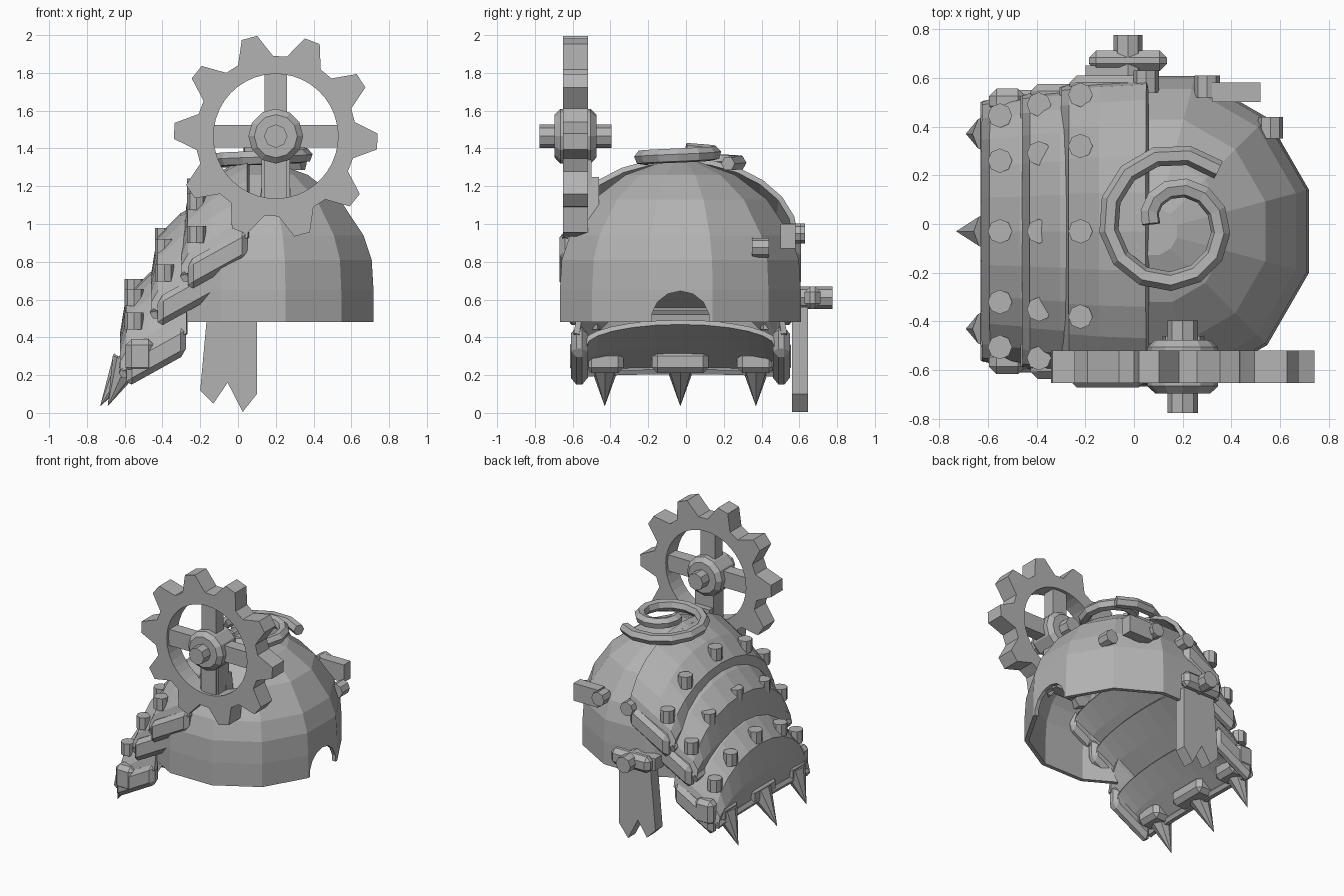
import bpy, bmesh
from math import sin, cos, pi, radians, sqrt
from mathutils import Vector, Matrix

if "Cube" in bpy.data.objects:
    bpy.data.objects.remove(bpy.data.objects["Cube"], do_unlink=True)

GREY = (0.45, 0.45, 0.45, 1)
metal = bpy.data.materials.new("plain_grey")
metal.use_nodes = True
metal.diffuse_color = GREY
metal.node_tree.nodes["Principled BSDF"].inputs["Base Color"].default_value = GREY
MID = -0.03  # centre line of the shell in y


def finish(name, bm, fix=True):
    if fix:
        bmesh.ops.recalc_face_normals(bm, faces=bm.faces)
    me = bpy.data.meshes.new(name)
    bm.to_mesh(me)
    bm.free()
    me.materials.append(metal)
    ob = bpy.data.objects.new(name, me)
    bpy.context.collection.objects.link(ob)
    return ob


def modify(ob, kind, **settings):
    mod = ob.modifiers.new(kind.title(), kind)
    for key, value in settings.items():
        setattr(mod, key, value)
    return ob


def rod(name, a, b, r1, r2=None, sides=8):
    a, b = Vector(a), Vector(b)
    bm = bmesh.new()
    turn = (b - a).to_track_quat('Z', 'Y').to_matrix().to_4x4()
    bmesh.ops.create_cone(bm, cap_ends=True, segments=sides, radius1=r1,
                          radius2=r1 if r2 is None else r2, depth=(b - a).length,
                          matrix=Matrix.Translation((a + b) / 2) @ turn)
    return finish(name, bm)


def box(name, centre, size, bevel=0):
    bm = bmesh.new()
    bmesh.ops.create_cube(bm, size=1, matrix=Matrix.Translation(centre)
                          @ Matrix.Diagonal((*size, 1)))
    ob = finish(name, bm)
    if bevel:
        modify(ob, 'BEVEL', width=bevel, segments=1)
    return ob


def slab(name, outline, y0, y1):
    """Extrude an x-z outline from y0 to y1."""
    bm = bmesh.new()
    face = bm.faces.new([bm.verts.new((x, y0, z)) for x, z in outline])
    new = bmesh.ops.extrude_face_region(bm, geom=[face])["geom"]
    bmesh.ops.translate(bm, vec=(0, y1 - y0, 0),
                        verts=[v for v in new if isinstance(v, bmesh.types.BMVert)])
    return finish(name, bm)


def loft(bm, rows, closed):
    grid = [[bm.verts.new(p) for p in row] for row in rows]
    n = len(rows[0])
    for low, high in zip(grid, grid[1:]):
        for i in range(n if closed else n - 1):
            j = (i + 1) % n
            bm.faces.new((low[i], low[j], high[j], high[i]))
    return grid


def tube(name, points, radius):
    cu = bpy.data.curves.new(name, 'CURVE')
    cu.dimensions = '3D'
    cu.bevel_depth, cu.bevel_resolution, cu.use_fill_caps = radius, 1, True
    sp = cu.splines.new('POLY')
    sp.use_smooth = False
    sp.points.add(len(points) - 1)
    for p, co in zip(sp.points, points):
        p.co = (*co, 1)
    cu.materials.append(metal)
    ob = bpy.data.objects.new(name, cu)
    bpy.context.collection.objects.link(ob)
    return ob


# Dome: stacked rings, cut off where the neck plates begin
bm = bmesh.new()
rings = [(0.66, 0.48), (0.66, 0.65), (0.65, 0.81), (0.605, 0.94),
         (0.475, 1.13), (0.3, 1.26), (0.1, 1.33)]
rows = [[(0.08 + r * cos(radians(15 + 30 * i)), MID + r * sin(radians(15 + 30 * i)), z)
         for i in range(12)] for r, z in rings]
bm.faces.new(loft(bm, rows, True)[-1])
bmesh.ops.recalc_face_normals(bm, faces=bm.faces)
bmesh.ops.bisect_plane(bm, geom=bm.verts[:] + bm.edges[:] + bm.faces[:],
                       plane_co=(0, 0, 1.3), plane_no=(1, 0, -0.375), clear_inner=True)
dome = finish("dome", bm, fix=False)
modify(dome, 'SOLIDIFY', thickness=0.03, offset=-1)

# Arched notch in the dome rim
cutter = rod("notch_cutter", (0.45, MID, 0.49), (0.9, MID, 0.49), 0.155, sides=14)
cutter.hide_render = True
cutter.hide_viewport = True
modify(dome, 'BOOLEAN', object=cutter, operation='DIFFERENCE', solver='EXACT')


# Overlapping neck plates: one folded arch repeated up the neck.
# Each section is x, side height, crown height, half width
def arch(x, side, crown, half, n=12):
    return [(x, MID - half * cos(pi * i / n), side + (crown - side) * sin(pi * i / n))
            for i in range(n + 1)]


folded = [(-0.27, 0.42, 0.83, 0.55), (-0.46, 0.3, 0.73, 0.54), (-0.58, 0.23, 0.61, 0.53),
          (-0.61, 0.22, 0.42, 0.53), (-0.6, 0.21, 0.23, 0.53),
          (-0.45, 0.28, 0.36, 0.52), (-0.3, 0.36, 0.48, 0.51)]
for label, dx, dz, wider in [("lower", 0, 0, 0), ("middle", 0.165, 0.315, 0.025),
                             ("upper", 0.325, 0.51, 0.06)]:
    sections = [(x + dx, a + dz, b + dz, h + wider) for x, a, b, h in folded]
    bm = bmesh.new()
    loft(bm, [arch(*s) for s in sections], False)
    modify(finish(label + "_neck_plate", bm), 'SOLIDIFY', thickness=0.03, offset=0)
    tube(label + "_plate_rim", arch(*sections[4]), 0.03)
    # Rolled ends along both sides
    x0, z0, x1, z1 = -0.59 + dx, 0.215 + dz, -0.275 + dx, 0.39 + dz
    outline = [(x0, z0 - 0.08), (x1, z1 - 0.08), (x1, z1 + 0.08), (x0, z0 + 0.08)]
    for s in (-1, 1):
        y = MID + s * (sections[2][3] + 0.005)
        modify(slab(label + "_plate_end", outline, y - 0.045, y + 0.045),
               'BEVEL', width=0.03, segments=1)

# Rivets standing on the plates
for x, side, crown, half, spots in [(-0.22, 0.74, 1.18, 0.62, (0.35, 0.56)),
                                    (-0.39, 0.57, 0.92, 0.58, (0.32, 0.52)),
                                    (-0.55, 0.27, 0.65, 0.56, (0.29, 0.475))]:
    for dy in [0] + [s * d for d in spots for s in (-1, 1)]:
        z = side + (crown - side) * sqrt(1 - (dy / half) ** 2)
        rod("rivet", (x, MID + dy, z - 0.03), (x, MID + dy, z + 0.06), 0.05)

# Spikes with their clasps, and pads at the plate corners
for dy, tip, wide in [(-0.4, -0.69, 0.2), (0, -0.73, 0.3), (0.4, -0.69, 0.2)]:
    y = MID + dy
    rod("spike", (-0.585, y, 0.27), (tip, y, 0.035), 0.085, 0)
    box("spike_clasp", (-0.55, y, 0.27), (0.16, wide, 0.12), bevel=0.03)
for s in (-1, 1):
    box("corner_pad", (-0.52, MID + s * 0.535, 0.3), (0.15, 0.1, 0.18), bevel=0.03)

# Gear wheel with ten teeth
GX, GY, GZ = 0.2, -0.585, 1.465
bm = bmesh.new()
profile = []
for k in range(10):
    for off, r in [(-13, 0.425), (-4.5, 0.54), (4.5, 0.54), (13, 0.425)]:
        profile.append((radians(-3 + 36 * k + off), r))
wheel = [[(GX + (r if outer else 0.33) * cos(a), y, GZ + (r if outer else 0.33) * sin(a))
          for a, r in profile]
         for outer, y in [(1, GY - 0.067), (1, GY + 0.067), (0, GY + 0.067), (0, GY - 0.067)]]
loft(bm, wheel + wheel[:1], True)
bmesh.ops.remove_doubles(bm, verts=bm.verts, dist=0.0001)
finish("gear_wheel", bm)
box("gear_cross_spoke", (GX, GY, GZ), (0.68, 0.09, 0.12))
box("gear_upright_spoke", (GX, GY, GZ), (0.12, 0.09, 0.68))
box("gear_post", (GX, -0.56, 1.2), (0.15, 0.12, 0.28))
slab("gear_foot", [(0.1, 0.98), (0.3, 0.98), (0.27, 1.25), (0.13, 1.25)], -0.54, -0.46)
modify(rod("gear_hub", (GX, GY - 0.11, GZ), (GX, GY + 0.11, GZ), 0.145, sides=12),
       'BEVEL', width=0.03, segments=1, limit_method='ANGLE', angle_limit=radians(40))
rod("gear_axle", (GX, GY - 0.19, GZ), (GX, GY + 0.19, GZ), 0.062)

# Spiral crest on the crown
coil = []
for i in range(19):
    t = i / 18
    a, r = radians(50 + 490 * t), 0.29 - 0.2 * t ** 1.6
    coil.append((0.16 + r * cos(a), r * sin(a), 1.32 + 0.07 * t))
tube("spiral_crest", coil, 0.04)

# Torn strip hanging at the back, with its bar and bolt
strip = [(-0.2, 0.12), (-0.13, 0.05), (-0.055, 0.16), (0.025, 0.005),
         (0.1, 0.1), (0.1, 0.56), (-0.16, 0.56)]
slab("hanging_strip", strip, 0.56, 0.645)
box("strip_bar", (-0.025, 0.67, 0.61), (0.32, 0.085, 0.12), bevel=0.03)
box("strip_mount", (-0.1, 0.6, 0.61), (0.2, 0.1, 0.09))
rod("strip_bolt", (-0.025, 0.6, 0.61), (-0.025, 0.775, 0.61), 0.06)

# Side bracket and loose bolts on the dome
box("side_bracket", (0.42, 0.54, 0.935), (0.2, 0.08, 0.13))
for x, y, z in [(0.3, 0.57, 0.95), (0.56, 0.4, 0.875), (0.05, 0.59, 0.95)]:
    rod("dome_bolt", (x, y - 0.05, z), (x, y + 0.04, z), 0.052)
